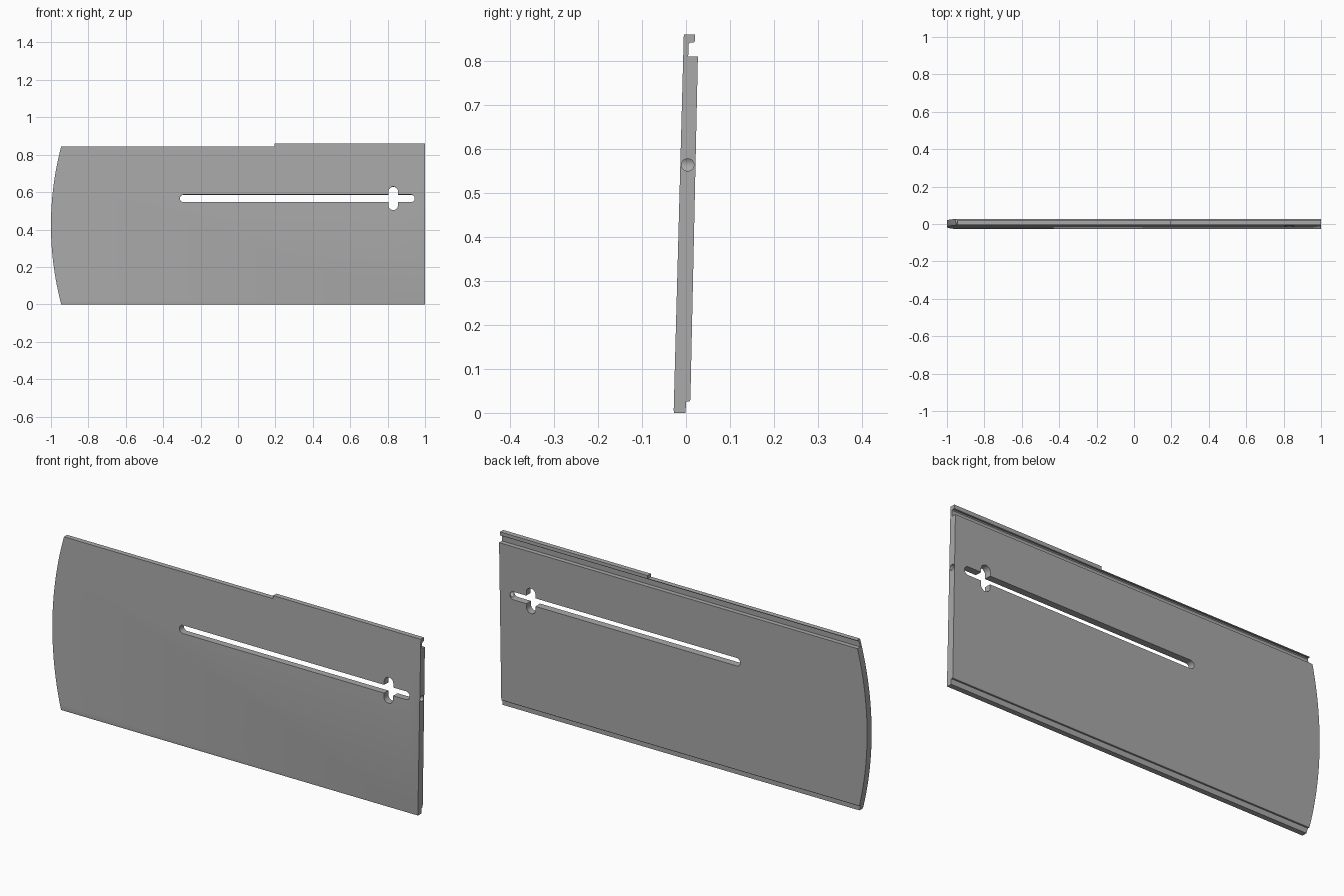
import bpy, bmesh, math
from mathutils import Vector

cube = bpy.data.objects.get("Cube")
if cube:
    bpy.data.objects.remove(cube, do_unlink=True)

grey = bpy.data.materials.new("plain grey")
grey.use_nodes = True
colour = (0.4, 0.4, 0.4, 1)
grey.diffuse_color = colour
grey.node_tree.nodes["Principled BSDF"].inputs["Base Color"].default_value = colour


def prism(name, points, sweep):
    """Extrude a closed loop of 3D points along the sweep vector."""
    bm = bmesh.new()
    face = bm.faces.new([bm.verts.new(p) for p in points])
    out = bmesh.ops.extrude_face_region(bm, geom=[face])
    moved = [v for v in out["geom"] if isinstance(v, bmesh.types.BMVert)]
    bmesh.ops.translate(bm, vec=Vector(sweep), verts=moved)
    bmesh.ops.recalc_face_normals(bm, faces=bm.faces)
    mesh = bpy.data.meshes.new(name)
    bm.to_mesh(mesh)
    bm.free()
    mesh.materials.append(grey)
    obj = bpy.data.objects.new(name, mesh)
    bpy.context.collection.objects.link(obj)
    return obj


def slot(name, cx, cz, half_x, half_z, n=12):
    """Round-ended slot cutter that runs through the plate, square to its lean."""
    r = min(half_x, half_z)
    points = []
    turn = 0 if half_z > half_x else -math.pi / 2
    for side in (1, -1):
        for i in range(n + 1):
            a = turn + math.pi * i / n + (0 if side > 0 else math.pi)
            points.append((cx + side * (half_x - r) + r * math.cos(a), -0.1,
                           cz + side * (half_z - r) + r * math.sin(a)))
    return prism(name, points, (0, 0.2, -0.2 * LEAN))


def cut(target, cutter, operation="DIFFERENCE"):
    cutter.hide_render = True
    mod = target.modifiers.new(cutter.name, "BOOLEAN")
    mod.operation, mod.solver, mod.object = operation, "EXACT", cutter
    bpy.context.view_layer.objects.active = target
    bpy.ops.object.modifier_apply(modifier=mod.name)
    bpy.data.objects.remove(cutter, do_unlink=True)


LEAN = 0.025
SLOT_Z = 0.566

# Leaning plate section with a stepped bottom edge and a hooked top edge
section = [(-0.027, 0), (-0.001, 0), (0.0, 0.026), (0.008, 0.026), (0.010, 0.03),
           (0.027, 0.81), (0.005, 0.81), (0.006, 0.838), (0.010, 0.842),
           (0.018, 0.842), (0.020, 0.846), (0.020, 0.86), (-0.005, 0.86), (-0.028, 0.006)]
plate = prism("slotted_plate", [(-1.1, y, z) for y, z in section], (2.2, 0, 0))

# Outline: bowed left end, square right end, lowered top on the left part
radius, mid = 1.65, 0.4225
bow = []
for i in range(33):
    z = 0.845 - i * 0.87 / 32
    bow.append((radius - 1 - math.sqrt(radius ** 2 - (z - mid) ** 2), z))
outline = bow + [(1, -0.025), (1, 0.9), (0.195, 0.9), (0.195, 0.845)]
cut(plate, prism("outline", [(x, -0.1, z) for x, z in outline], (0, 0.2, 0)), "INTERSECT")

# Long slot and the short cross slot
cut(plate, slot("long_slot", 0.317, SLOT_Z + 0.1 * LEAN, 0.628, 0.02))
cut(plate, slot("cross_slot", 0.83, SLOT_Z + 0.1 * LEAN, 0.025, 0.063))

# Hole drilled from the right end into the slot
ring = [(0.9, 0.004 + 0.014 * math.cos(a), SLOT_Z - 0.002 + 0.014 * math.sin(a))
        for a in (math.tau * i / 24 for i in range(24))]
cut(plate, prism("end_hole", ring, (0.2, 0, 0)))

bpy.ops.object.select_all(action="DESELECT")
plate.select_set(True)
bpy.context.view_layer.objects.active = plate
bpy.ops.object.shade_smooth_by_angle(angle=math.radians(25))
